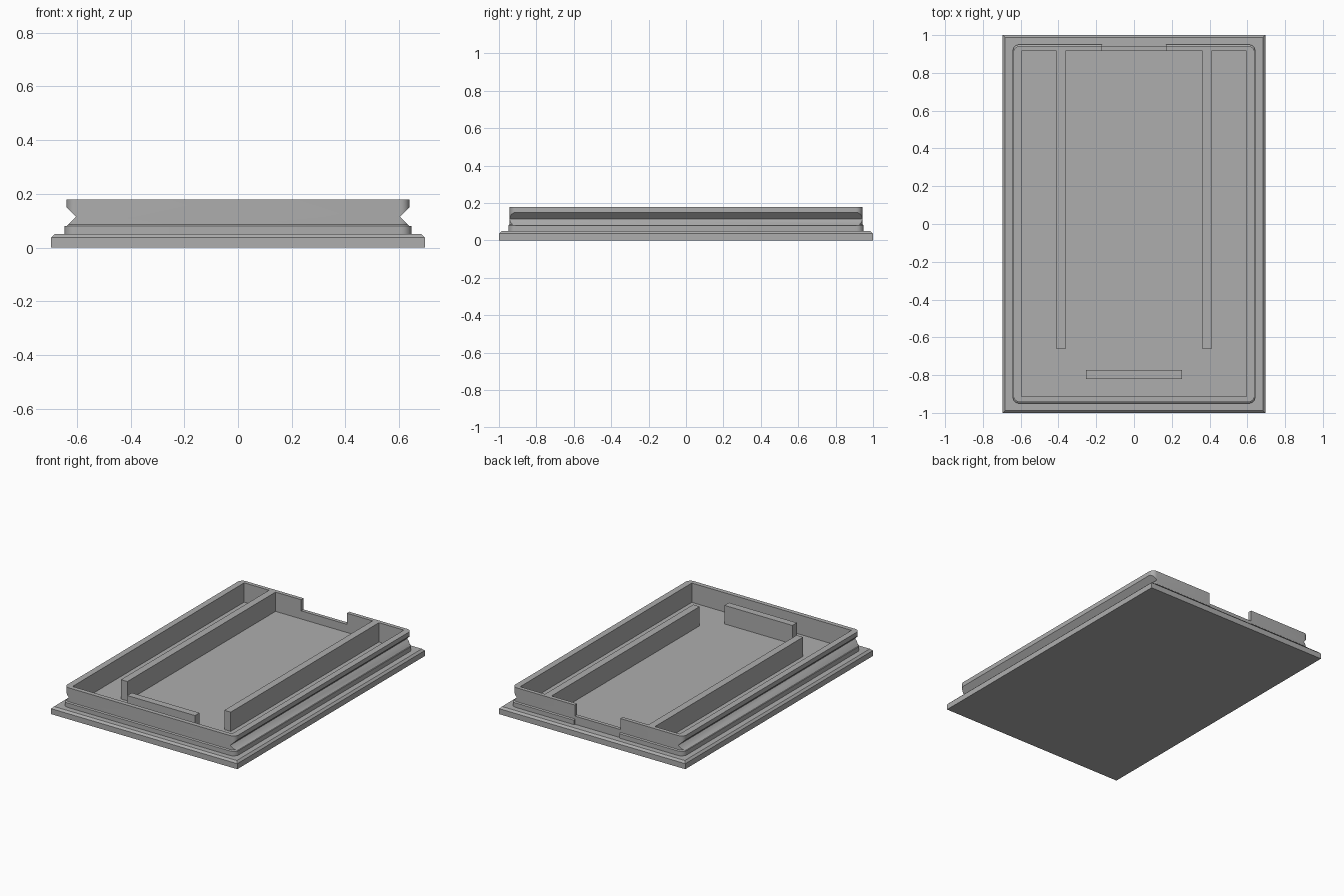
import bpy, bmesh
from math import cos, sin, pi

cube = bpy.data.objects.get("Cube")
if cube:
    bpy.data.objects.remove(cube)

grey = bpy.data.materials.new("plain grey")
grey.use_nodes = True
colour = (0.42, 0.42, 0.42, 1)
grey.diffuse_color = colour
grey.node_tree.nodes["Principled BSDF"].inputs["Base Color"].default_value = colour

TOP = 0.18      # height of the rim
FLOOR = 0.05    # top of the base plate


def loft(name, rings):
    """Closed solid through a list of equal-length point rings."""
    bm = bmesh.new()
    loops = [[bm.verts.new(p) for p in ring] for ring in rings]
    n = len(loops[0])
    for a, b in zip(loops, loops[1:]):
        for i in range(n):
            j = (i + 1) % n
            bm.faces.new((a[i], a[j], b[j], b[i]))
    bm.faces.new(loops[0][::-1])
    bm.faces.new(loops[-1])
    bmesh.ops.recalc_face_normals(bm, faces=bm.faces)
    mesh = bpy.data.meshes.new(name)
    bm.to_mesh(mesh)
    bm.free()
    mesh.materials.append(grey)
    obj = bpy.data.objects.new(name, mesh)
    bpy.context.collection.objects.link(obj)
    return obj


def rect(hx, hy, z):
    return [(-hx, -hy, z), (hx, -hy, z), (hx, hy, z), (-hx, hy, z)]


def round_rect(hx, hy, z, r, steps=6):
    pts = []
    for k, (sx, sy) in enumerate([(1, 1), (-1, 1), (-1, -1), (1, -1)]):
        for i in range(steps + 1):
            a = (k + i / steps) * pi / 2
            pts.append((sx * (hx - r) + r * cos(a), sy * (hy - r) + r * sin(a), z))
    return pts


def box(name, x0, x1, y0, y1, z0, z1):
    return loft(name, [[(x0, y0, z), (x1, y0, z), (x1, y1, z), (x0, y1, z)]
                       for z in (z0, z1)])


def cut(obj, cutter):
    """Subtract the cutter, then remove it."""
    mod = obj.modifiers.new("cut", 'BOOLEAN')
    mod.operation = 'DIFFERENCE'
    mod.solver = 'EXACT'
    mod.object = cutter
    bpy.context.view_layer.objects.active = obj
    bpy.ops.object.modifier_apply(modifier=mod.name)
    bpy.data.objects.remove(cutter)


# Base plate with a chamfered top edge
loft("base_plate", [rect(0.695, 1, 0), rect(0.695, 1, 0.037), rect(0.682, 0.987, FLOOR)])

# Raised rim with a slightly wider foot, hollowed out
rim = loft("rim_wall", [round_rect(0.645, 0.95, FLOOR - 0.005, 0.04),
                        round_rect(0.645, 0.95, 0.08, 0.04),
                        round_rect(0.638, 0.943, 0.086, 0.035),
                        round_rect(0.638, 0.943, TOP, 0.035)])
cut(rim, box("cavity", -0.596, 0.596, -0.913, 0.917, 0, 0.3))

# V grooves along both long sides
profile = [(0.603, 0.115), (0.638, 0.15), (0.7, 0.15), (0.7, 0.08), (0.638, 0.08)]
for s in (-1, 1):
    cut(rim, loft("groove", [[(s * x, y, z) for x, z in profile] for y in (-1.1, 1.1)]))

# Notch in the back wall, with the foot trimmed away below it
cut(rim, box("notch", -0.17, 0.17, 0.9, 1.1, 0.105, 0.3))
cut(rim, box("foot_trim", -0.17, 0.17, 0.942, 1.1, 0.0, 0.2))

# Two long ribs and the short front rib
for s, side in ((1, "left"), (-1, "right")):
    x0, x1 = sorted((s * 0.362, s * 0.41))
    box(side + "_rib", x0, x1, -0.663, 0.917, FLOOR - 0.005, TOP)
box("front_rib", -0.253, 0.253, -0.82, -0.772, FLOOR - 0.005, 0.175)

# Smooth the rounded rim corners, keeping edges sharp
bpy.ops.object.select_all(action='DESELECT')
rim.select_set(True)
bpy.context.view_layer.objects.active = rim
bpy.ops.object.shade_smooth_by_angle(angle=pi / 6)
